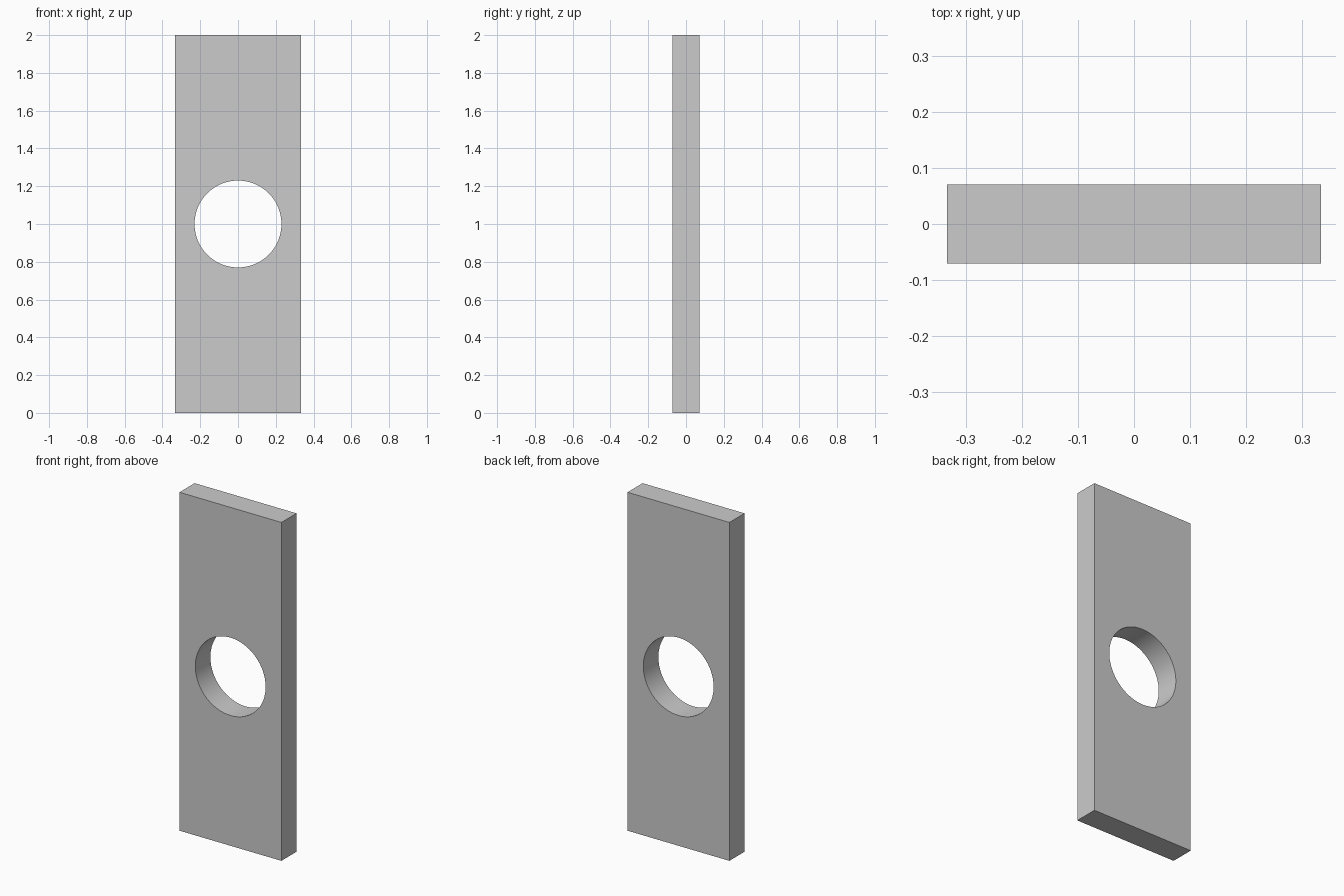
import bpy
import math

if "Cube" in bpy.data.objects:
    bpy.data.objects.remove(bpy.data.objects["Cube"])

WIDTH, DEPTH, HEIGHT = 0.666, 0.141, 2.0
HOLE_RADIUS = 0.23

# Flat upright plate
bpy.ops.mesh.primitive_cube_add(size=1, location=(0, 0, HEIGHT / 2))
plate = bpy.context.object
plate.name = "plate"
plate.scale = (WIDTH, DEPTH, HEIGHT)
bpy.ops.object.transform_apply(location=False, rotation=False, scale=True)

# Round cutter for the central through hole
bpy.ops.mesh.primitive_cylinder_add(vertices=96, radius=HOLE_RADIUS, depth=DEPTH * 3,
                                    location=(0, 0, HEIGHT / 2),
                                    rotation=(math.pi / 2, 0, 0))
cutter = bpy.context.object
cutter.name = "hole_cutter"
cutter.hide_render = True

# Cut the hole, then discard the cutter
cut = plate.modifiers.new("hole", 'BOOLEAN')
cut.operation = 'DIFFERENCE'
cut.solver = 'EXACT'
cut.object = cutter
bpy.ops.object.select_all(action='DESELECT')
plate.select_set(True)
bpy.context.view_layer.objects.active = plate
bpy.ops.object.modifier_apply(modifier=cut.name)
bpy.data.objects.remove(cutter, do_unlink=True)

# Smooth hole wall, crisp plate edges
bpy.ops.object.shade_smooth_by_angle(angle=math.radians(30))
